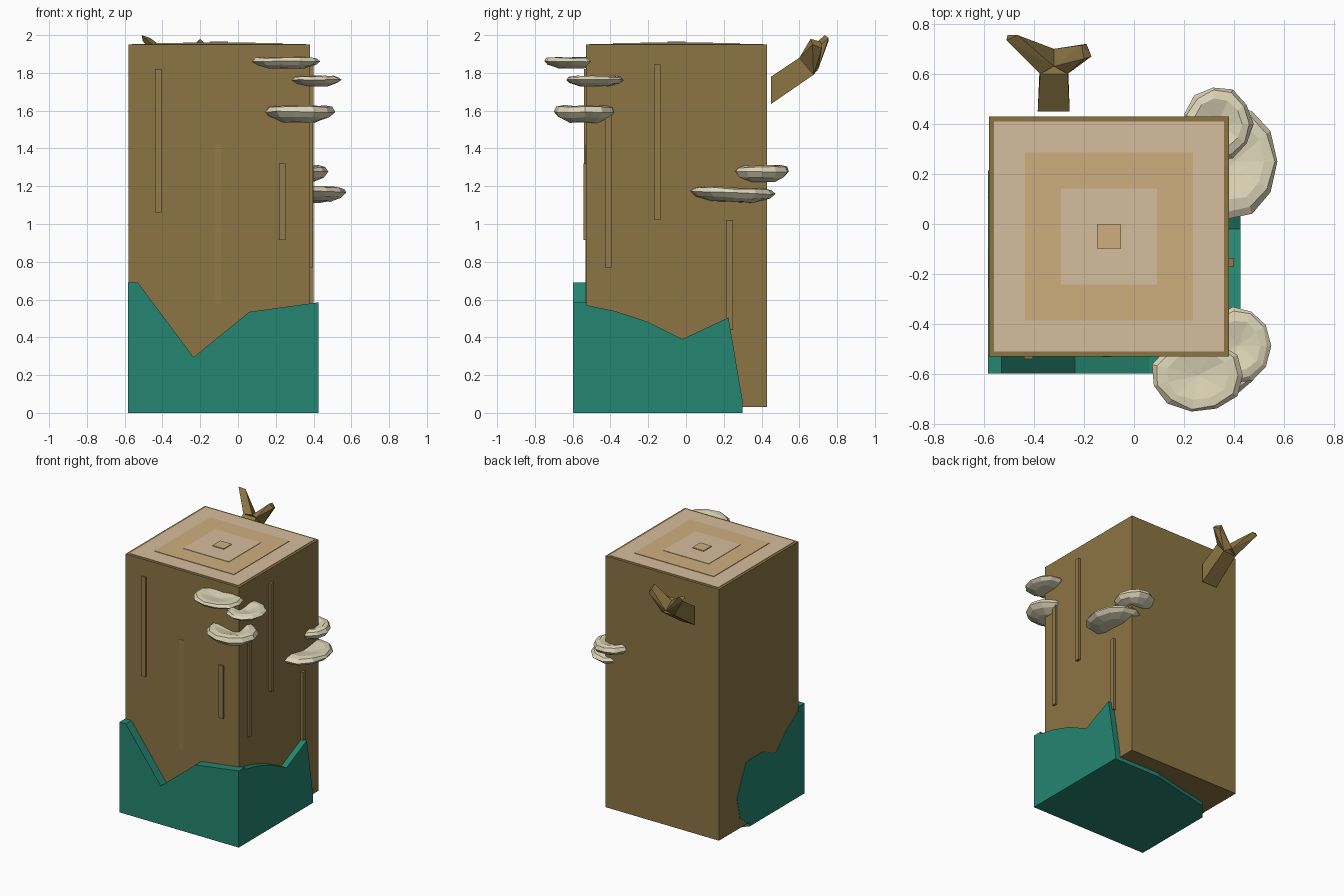
import bpy, bmesh, math, random
from mathutils import Vector

if "Cube" in bpy.data.objects:
    bpy.data.objects.remove(bpy.data.objects["Cube"])

random.seed(4)


def mat(name, rgb):
    m = bpy.data.materials.new(name)
    m.diffuse_color = (*rgb, 1)
    m.use_nodes = True
    m.node_tree.nodes["Principled BSDF"].inputs["Base Color"].default_value = m.diffuse_color
    return m


BARK = mat("bark", (.262, .178, .056))
STRIP = mat("bark_strip", (.29, .195, .068))
PALE = mat("pale_wood", (.67, .51, .34))
RING = mat("ring_wood", (.61, .43, .21))
MOSS = mat("moss", (.018, .235, .16))
CAP = mat("fungus", (.73, .67, .48))


def finish(name, bm, material):
    bmesh.ops.recalc_face_normals(bm, faces=bm.faces)
    me = bpy.data.meshes.new(name)
    bm.to_mesh(me)
    bm.free()
    me.materials.append(material)
    ob = bpy.data.objects.new(name, me)
    bpy.context.collection.objects.link(ob)
    return ob


def box(name, x0, x1, y0, y1, z0, z1, material):
    bm = bmesh.new()
    bmesh.ops.create_cube(bm, size=1)
    for v in bm.verts:
        v.co = ((x0 + x1) / 2 + v.co.x * (x1 - x0),
                (y0 + y1) / 2 + v.co.y * (y1 - y0),
                (z0 + z1) / 2 + v.co.z * (z1 - z0))
    return finish(name, bm, material)


def slab(bm, pts, offset):
    a = [bm.verts.new(p) for p in pts]
    b = [bm.verts.new(Vector(p) + Vector(offset)) for p in pts]
    bm.faces.new(a)
    bm.faces.new(b[::-1])
    for i in range(len(a)):
        j = (i + 1) % len(a)
        bm.faces.new((a[i], a[j], b[j], b[i]))


def hull(bm, pts):
    vs = [bm.verts.new(p) for p in pts]
    res = bmesh.ops.convex_hull(bm, input=vs)
    loose = [v for v in res["geom_interior"] if isinstance(v, bmesh.types.BMVert)]
    bmesh.ops.delete(bm, geom=loose, context='VERTS')


# Square trunk and growth rings on its cut top
box("trunk", -.58, .38, -.53, .43, .03, 1.95, BARK)
for i, (r, top, m) in enumerate([(.46, 1.953, PALE), (.336, 1.957, RING),
                                 (.192, 1.960, PALE), (.048, 1.966, RING)]):
    box(f"growth_ring_{i + 1}", -.1 - r, -.1 + r, -.05 - r, -.05 + r, 1.94, top, m)

# Raised bark strips: front (x, depth, z range), then right side (y, depth, z range)
for i, (x, d, z0, z1) in enumerate([(-.422, .01, 1.06, 1.82), (.234, .013, .915, 1.32),
                                    (-.107, .002, .58, 1.42)]):
    box(f"front_strip_{i + 1}", x - .018, x + .018, -.53 - d, -.51, z0, z1, STRIP)
for i, (y, d, z0, z1) in enumerate([(-.153, .02, 1.02, 1.845), (-.412, .015, .77, 1.6),
                                    (.232, .02, .44, 1.02)]):
    box(f"side_strip_{i + 1}", .36, .38 + d, y - .017, y + .017, z0, z1, STRIP)

# Moss wrapping front, right, left and underside
bm = bmesh.new()
front = [(-.583, .03), (.425, .03), (.425, .585), (.06, .535), (-.235, .295), (-.53, .69), (-.583, .69)]
right = [(-.55, .03), (-.55, .575), (-.38, .54), (-.21, .485), (-.02, .39), (.225, .505), (.30, .06), (.30, .03)]
left = [(-.55, .03), (-.55, .67), (-.386, .57), (-.254, .44), (-.098, .51), (.106, .507),
        (.214, .27), (.18, .106), (.08, .03)]
base = [(.425, -.598), (-.583, -.598), (-.583, .06), (-.48, .185), (-.27, .23), (.03, .30), (.425, .30)]
slab(bm, [(x, -.598, z) for x, z in front], (0, .075, 0))
slab(bm, [(.425, y, z) for y, z in right], (-.055, 0, 0))
slab(bm, [(-.583, y, z) for y, z in left], (.02, 0, 0))
slab(bm, [(x, y, 0) for x, y in base], (0, 0, .031))
finish("moss", bm, MOSS)

# Forked branch: stem, long left prong, short right prong
bm = bmesh.new()
sl, sr = -.375, -.265
mid = [(-.32, .63, 1.875), (-.32, .70, 1.82)]
hull(bm, [(x, .45, z) for x in (-.385, -.257) for z in (1.635, 1.78)] +
     [(x, y, z) for x in (sl, sr) for y, z in ((.60, 1.88), (.675, 1.79))])
hull(bm, [(sl, .60, 1.88), (sl, .675, 1.79)] + mid +
     [(-.51, .735, 2.0), (-.505, .755, 1.97), (-.465, .755, 1.985)])
hull(bm, [(sr, .60, 1.88), (sr, .675, 1.79)] + mid +
     [(-.20, .66, 1.98), (-.17, .67, 1.95), (-.19, .72, 1.93), (-.21, .715, 1.965)])
finish("branch", bm, BARK)


# Shelf fungi: faceted shallow dishes, (x, y, rx, ry, z low, z high, tilt in y)
def fungus(name, cx, cy, rx, ry, z0, z1, tilt, n=11):
    bm = bmesh.new()
    h = z1 - z0
    rings = []
    for r, z in ((.5, 0), (.85, .28), (1, .62), (.9, .9), (.68, 1.0)):
        ring = []
        for i in range(n):
            a = 2 * math.pi * i / n
            k = r * random.uniform(.95, 1.02)
            x, y = rx * k * math.cos(a), ry * k * math.sin(a)
            ring.append(bm.verts.new((cx + x, cy + y, z0 + h * (z + random.uniform(-.06, .04)) + tilt * y)))
        rings.append(ring)
    for a, b in zip(rings, rings[1:]):
        for i in range(n):
            j = (i + 1) % n
            bm.faces.new((a[i], a[j], b[j], b[i]))
    bm.faces.new(rings[0])
    dip = bm.verts.new((cx, cy, z0 + h * .65))
    for i in range(n):
        bm.faces.new((rings[-1][i], rings[-1][(i + 1) % n], dip))
    finish(name, bm, CAP)


for i, f in enumerate([
        (.255, -.605, .187, .15, 1.825, 1.885, 0),
        (.415, -.487, .133, .155, 1.73, 1.785, 0),
        (.325, -.535, .19, .173, 1.54, 1.628, 0),
        (.335, .40, .142, .15, 1.225, 1.31, 0),
        (.40, .25, .178, .233, 1.12, 1.195, -.04)]):
    fungus(f"shelf_fungus_{i + 1}", *f)
